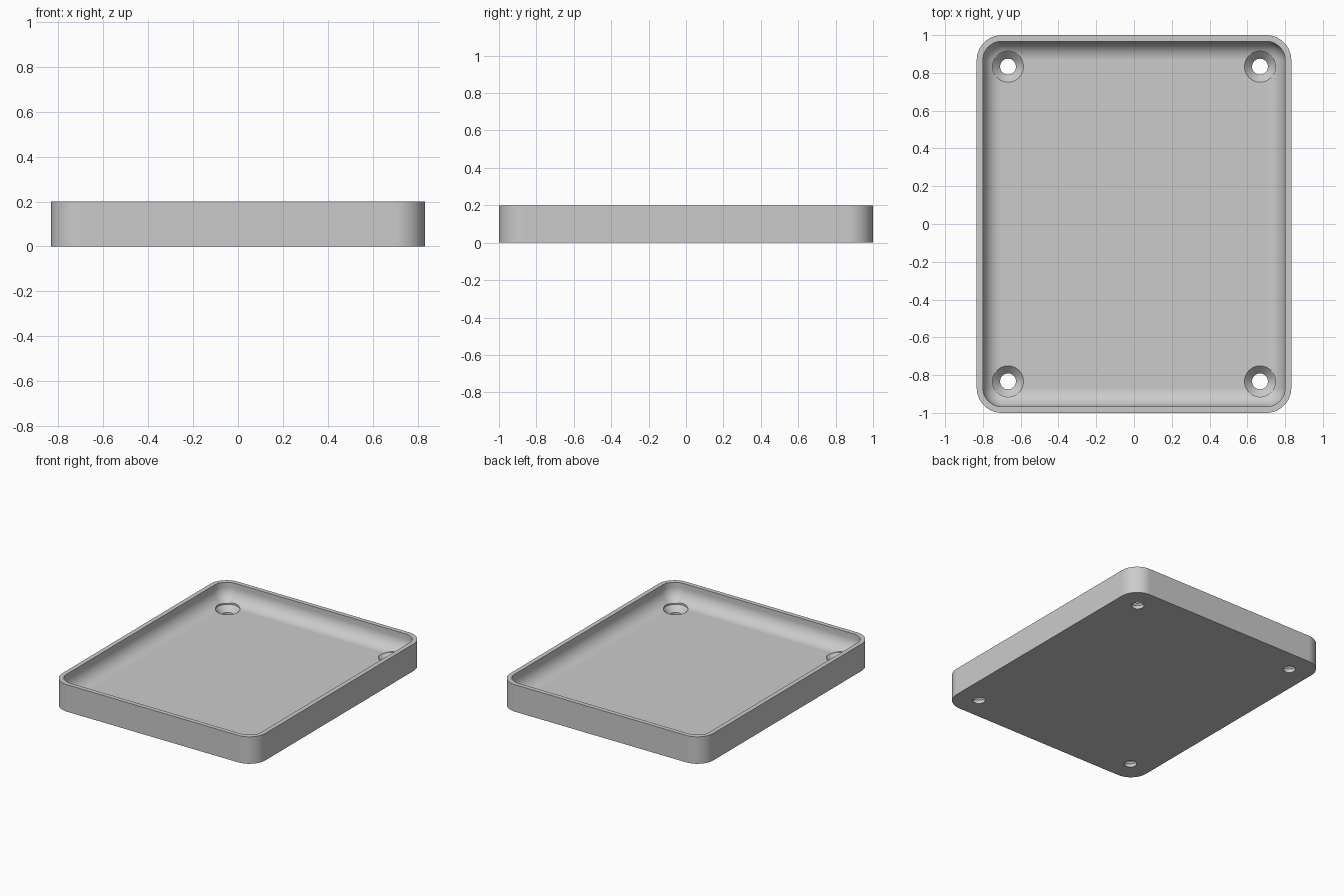
import bpy, bmesh
from math import sin, cos, pi, radians

cube = bpy.data.objects.get("Cube")
if cube:
    bpy.data.objects.remove(cube)

HALF_X, HALF_Y, HEIGHT = 0.833, 1.0, 0.2
CORNER, WALL, FLOOR, FILLET = 0.133, 0.033, 0.067, 0.1
STEPS = 12

grey = bpy.data.materials.new("plain_grey")
grey.use_nodes = True
grey.diffuse_color = (0.6, 0.6, 0.6, 1)
grey.node_tree.nodes["Principled BSDF"].inputs["Base Color"].default_value = (0.6, 0.6, 0.6, 1)


def rounded_ring(bm, inset, z):
    """Rounded rectangle, moved inwards by inset."""
    r = max(CORNER - inset, 0.0005)
    cx, cy = HALF_X - inset - r, HALF_Y - inset - r
    ring = []
    for q, (sx, sy) in enumerate([(1, 1), (-1, 1), (-1, -1), (1, -1)]):
        for i in range(STEPS + 1):
            a = (q + i / STEPS) * pi / 2
            ring.append(bm.verts.new((sx * cx + r * cos(a), sy * cy + r * sin(a), z)))
    return ring


def circle_ring(bm, x, y, r, z, count=48):
    return [bm.verts.new((x + r * cos(2 * pi * i / count), y + r * sin(2 * pi * i / count), z))
            for i in range(count)]


def loft(bm, rings):
    """Skin a stack of rings and cap both ends."""
    for a, b in zip(rings, rings[1:]):
        for i in range(len(a)):
            j = (i + 1) % len(a)
            bm.faces.new((a[i], a[j], b[j], b[i]))
    bm.faces.new(rings[0])
    bm.faces.new(rings[-1])


def make_object(name, bm):
    bmesh.ops.recalc_face_normals(bm, faces=bm.faces)
    mesh = bpy.data.meshes.new(name)
    bm.to_mesh(mesh)
    bm.free()
    mesh.materials.append(grey)
    obj = bpy.data.objects.new(name, mesh)
    bpy.context.collection.objects.link(obj)
    return obj


# Tray: outer wall, rim, inner wall, filleted floor
bm = bmesh.new()
rings = [rounded_ring(bm, 0, 0), rounded_ring(bm, 0, HEIGHT), rounded_ring(bm, WALL, HEIGHT)]
for i in range(STEPS + 1):
    a = i / STEPS * pi / 2
    rings.append(rounded_ring(bm, WALL + FILLET * (1 - cos(a)), FLOOR + FILLET * (1 - sin(a))))
loft(bm, rings)
bmesh.ops.remove_doubles(bm, verts=bm.verts, dist=0.0008)
tray = make_object("tray", bm)

# Countersunk screw holes in the four corners
bm = bmesh.new()
for sx in (-1, 1):
    for sy in (-1, 1):
        profile = [(0.042, -0.1), (0.042, 0.025), (0.082, FLOOR - 0.001), (0.082, 0.3)]
        loft(bm, [circle_ring(bm, sx * 0.667, sy * 0.833, r, z) for r, z in profile])
cutter = make_object("screw_hole_cutter", bm)
cutter.hide_render = True

cut = tray.modifiers.new("screw_holes", "BOOLEAN")
cut.operation = "DIFFERENCE"
cut.solver = "EXACT"
cut.object = cutter

bpy.ops.object.select_all(action="DESELECT")
tray.select_set(True)
bpy.context.view_layer.objects.active = tray
bpy.ops.object.modifier_apply(modifier=cut.name)
bpy.data.objects.remove(cutter)

# Smooth curves, crisp edges, flat floor
bpy.ops.object.shade_smooth_by_angle(angle=radians(30))
weighted = tray.modifiers.new("flat_normals", "WEIGHTED_NORMAL")
weighted.keep_sharp = True
